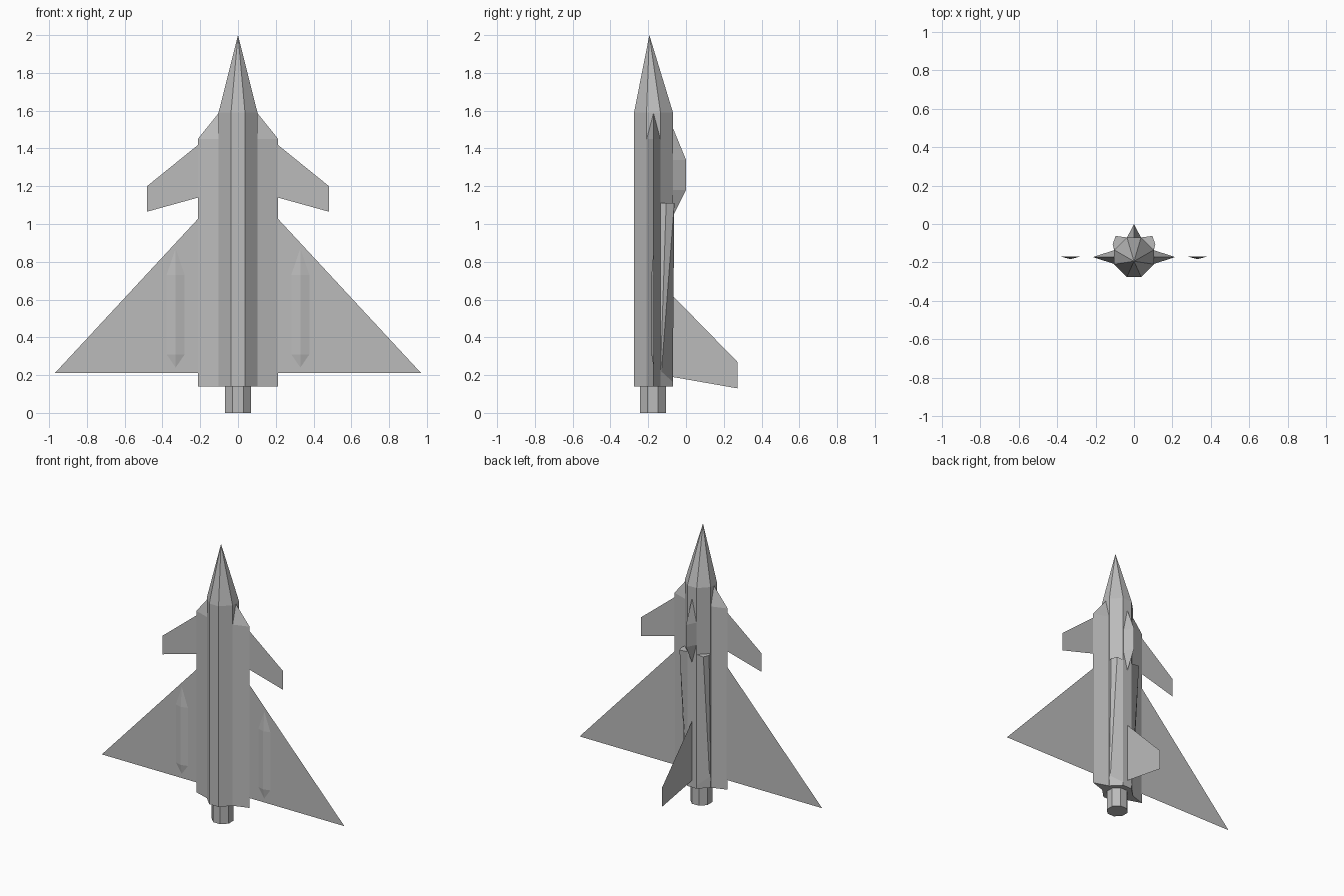
import bpy, bmesh

if "Cube" in bpy.data.objects:
    bpy.data.objects.remove(bpy.data.objects["Cube"])

grey = bpy.data.materials.new("light grey")
grey.diffuse_color = (0.5, 0.5, 0.5, 1)
grey.use_nodes = True
grey.node_tree.nodes["Principled BSDF"].inputs["Base Color"].default_value = grey.diffuse_color

CY = -0.172       # depth of the fuselage axis
R, H = 0.103, 0.037   # fuselage half width, half length of a flat side


def finish(name, bm):
    bmesh.ops.recalc_face_normals(bm, faces=bm.faces[:])
    mesh = bpy.data.meshes.new(name)
    bm.to_mesh(mesh)
    bm.free()
    mesh.materials.append(grey)
    obj = bpy.data.objects.new(name, mesh)
    bpy.context.collection.objects.link(obj)
    return obj


def loft(name, rings, side=1):
    """Join rings of 3D points; a ring of one point makes a tip."""
    bm = bmesh.new()
    loops = [[bm.verts.new((x * side, y, z)) for x, y, z in r] for r in rings]
    for a, b in zip(loops, loops[1:]):
        n = max(len(a), len(b))
        for i in range(n):
            j = (i + 1) % n
            if len(b) == 1:
                bm.faces.new((a[i], a[j], b[0]))
            elif len(a) == 1:
                bm.faces.new((a[0], b[j], b[i]))
            else:
                bm.faces.new((a[i], a[j], b[j], b[i]))
    for end in (loops[0], loops[-1]):
        if len(end) > 2:
            bm.faces.new(end)
    return finish(name, bm)


def sheet(name, pts):
    """Flat, paper-thin panel."""
    bm = bmesh.new()
    bm.faces.new([bm.verts.new(p) for p in pts])
    return finish(name, bm)


def octagon(r, h, z, cy=CY):
    pts = [(h, -r), (r, -h), (r, h), (h, r), (-h, r), (-r, h), (-r, -h), (-h, -r)]
    return [(x, cy + y, z) for x, y in pts]


def at(profile, z):
    return [(x, y, z) for x, y in profile]


# Fuselage with pointed nose, and exhaust nozzle
loft("fuselage", [octagon(R, H, 0.14), octagon(R, H, 1.59), [(0, -0.194, 2.0)]])
loft("nozzle", [octagon(0.068, 0.028, 0, -0.175), octagon(0.068, 0.028, 0.14, -0.175)])

# Canopy: three-sided spindle on the back
canopy = [(-0.037, -0.072), (0.037, -0.072), (0, 0)]
loft("canopy", [[(0, -0.07, 1.04)], at(canopy, 1.18), at(canopy, 1.34),
                [(0, -0.07, 1.51)]])

# Tail fin
sheet("tail_fin", [(0, -0.07, 0.62), (0, 0.272, 0.27), (0, 0.272, 0.13), (0, -0.07, 0.19)])

strake = [(0.10, CY - H), (0.213, CY), (0.10, CY + H)]
pod = [(0.282, -0.170), (0.33, -0.183), (0.378, -0.170)]
for side, tag in ((1, "right"), (-1, "left")):
    # Side strake with sharp front
    loft("strake_" + tag, [at(strake, 0.14), at(strake, 1.45), [(0.10, CY, 1.59)]], side)
    # Back fairing tapering into the fuselage edge
    loft("fairing_" + tag, [
        at([(0.037, -0.070), (0.098, -0.135), (0.103, -0.137), (0.102, -0.139)], 0.15),
        at([(0.037, -0.070), (0.095, -0.062), (0.111, -0.105), (0.102, -0.137)], 1.11)], side)
    # Main wing and canard
    sheet("wing_" + tag, [(side * x, -0.170, z) for x, z in
                          ((0.2, 1.04), (0.97, 0.21), (0.2, 0.21))])
    sheet("canard_" + tag, [(side * x, -0.172, z) for x, z in
                            ((0.2, 1.428), (0.482, 1.20), (0.482, 1.065), (0.2, 1.143))])
    # Shallow pod on the wing
    loft("pod_" + tag, [[(0.33, -0.171, 0.24)], at(pod, 0.31), at(pod, 0.73),
                        [(0.33, -0.171, 0.87)]], side)
